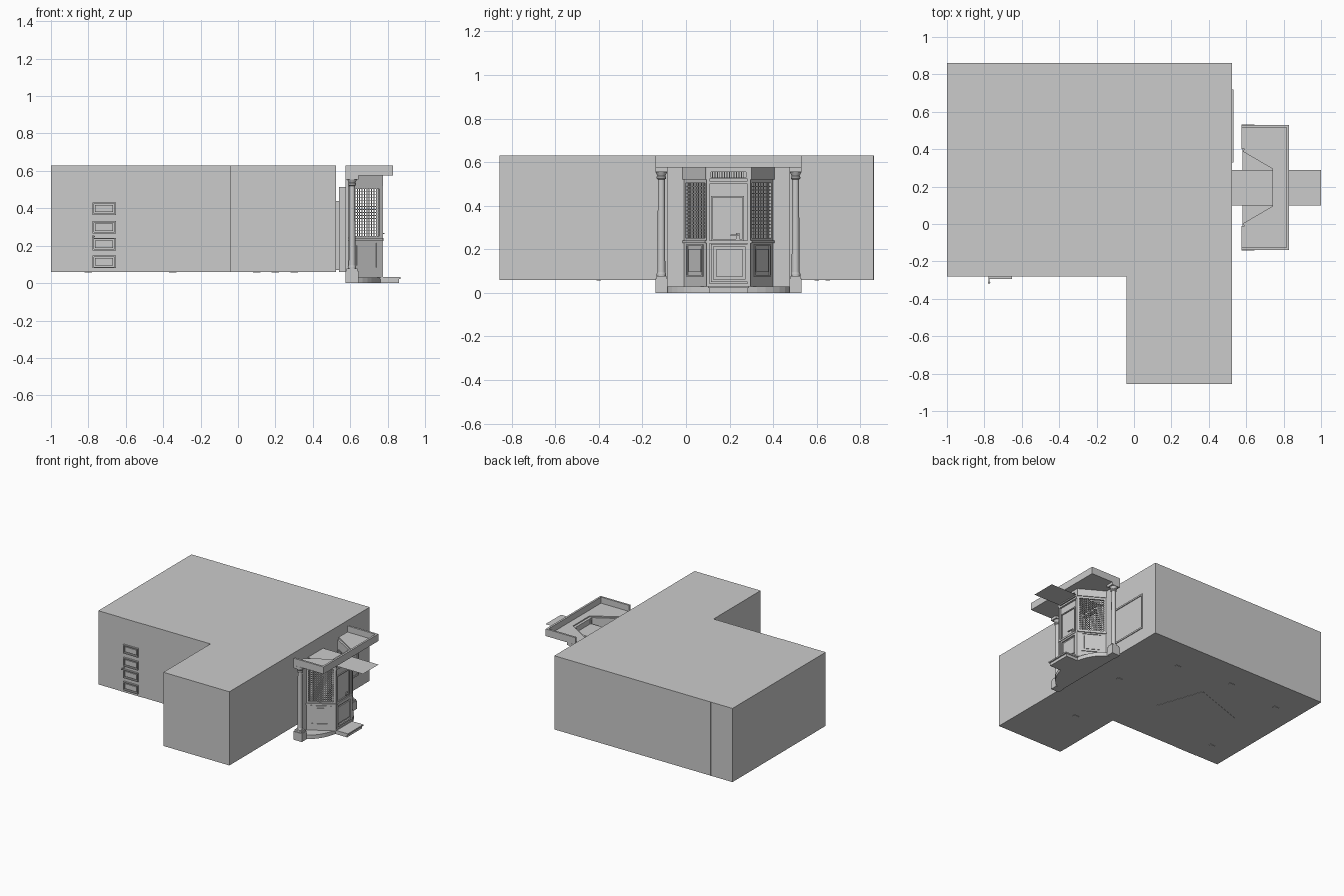
import bpy, bmesh, math
from mathutils import Vector

if "Cube" in bpy.data.objects:
    bpy.data.objects.remove(bpy.data.objects["Cube"])

CY = 0.195  # centre line of the porch


def finish(name, bm, smooth=False):
    bmesh.ops.recalc_face_normals(bm, faces=bm.faces)
    me = bpy.data.meshes.new(name)
    bm.to_mesh(me)
    bm.free()
    ob = bpy.data.objects.new(name, me)
    bpy.context.collection.objects.link(ob)
    if smooth:
        bpy.context.view_layer.objects.active = ob
        ob.select_set(True)
        bpy.ops.object.shade_smooth_by_angle()
        ob.select_set(False)
    return ob


def add_prism(bm, pts, z0, z1):
    lo = [bm.verts.new((x, y, z0)) for x, y in pts]
    hi = [bm.verts.new((x, y, z1)) for x, y in pts]
    bm.faces.new(lo[::-1])
    bm.faces.new(hi)
    n = len(pts)
    for i in range(n):
        bm.faces.new((lo[i], lo[(i + 1) % n], hi[(i + 1) % n], hi[i]))


def prism(name, pts, z0, z1):
    bm = bmesh.new()
    add_prism(bm, pts, z0, z1)
    return finish(name, bm)


def add_box(bm, x0, x1, y0, y1, z0, z1):
    add_prism(bm, [(x0, y0), (x1, y0), (x1, y1), (x0, y1)], z0, z1)


def box(name, *b):
    bm = bmesh.new()
    add_box(bm, *b)
    return finish(name, bm)


def panel_wall(name, p, q, boxes):
    """Boxes (u0, u1, d0, d1, z0, z1): u runs p to q, d is depth outwards."""
    p, q = Vector(p), Vector(q)
    u = (q - p).normalized()
    n = Vector((u.y, -u.x))
    bm = bmesh.new()
    for u0, u1, d0, d1, z0, z1 in boxes:
        add_prism(bm, [p + u * a + n * d for a, d in
                       ((u0, d0), (u1, d0), (u1, d1), (u0, d1))], z0, z1)
    return finish(name, bm)


def frame(u0, u1, z0, z1, w, d0, d1):
    return [(u0, u0 + w, d0, d1, z0, z1), (u1 - w, u1, d0, d1, z0, z1),
            (u0 + w, u1 - w, d0, d1, z0, z0 + w), (u0 + w, u1 - w, d0, d1, z1 - w, z1)]


# Main L-shaped building and its trim
L = [(-1, -.28), (-.04, -.28), (-.04, -.855), (.525, -.855), (.525, .86), (-1, .86)]
prism("building", L, .06, .63)
box("front_door_strip", -.81, -.62, -.282, -.27, .06, .63)
box("back_pilaster", -.815, -.81, .85, .862, .06, .63)
rug = box("floor_rug", -.22, .22, -.19, .19, -.001, .001)
rug.location = (-.41, .19, .0595)
rug.rotation_euler.z = math.radians(19)
bm = bmesh.new()
for x, y in ((-.8, .6), (-.35, .65), (.1, .6), (.3, .2), (.2, -.4), (-.8, -.1)):
    add_box(bm, x - .02, x + .02, y - .01, y + .01, .057, .061)
finish("floor_feet", bm)

# Side door panels with knob
side = []
for z0 in (.08, .175, .265, .365):
    side += frame(0, .125, z0, z0 + .067, .007, 0, .013)
    side.append((.014, .111, 0, .009, z0 + .014, z0 + .053))
panel_wall("front_door_panels", (-.778, -.282), (-.653, -.282), side)
bm = bmesh.new()
bmesh.ops.create_uvsphere(bm, u_segments=12, v_segments=8, radius=.007)
bmesh.ops.translate(bm, verts=bm.verts, vec=(-.775, -.312, .25))
add_box(bm, -.778, -.772, -.308, -.28, .247, .253)
finish("front_door_knob", bm, True)

# Window frame and inner doorway on the right wall
panel_wall("wall_window_frame", (.525, .33), (.525, .72), frame(0, .39, .16, .44, .012, 0, .006))
panel_wall("inner_doorway", (.525, .1), (.525, .29),
           frame(0, .19, .06, .515, .018, .015, .05) + [(.02, .17, 0, .015, .07, .44)])

# Porch floor: bowed slab, and a doorstep
arc = [(.58 + .19 * math.cos(a), CY + .29 * math.sin(a))
       for a in [math.radians(-90 + 180 * i / 20) for i in range(21)]]
prism("porch_floor", arc, 0, .03)
bm = bmesh.new()
add_box(bm, .76, .86, .105, .285, 0, .022)
add_box(bm, .755, .87, .1, .29, .022, .032)
finish("doorstep", bm)

# Thin canopy sheet over the doorway
bm = bmesh.new()
bm.faces.new([bm.verts.new(c) for c in
              ((.525, .1, .53), (.525, .29, .53), (1, .29, .53), (1, .1, .53))])
me = bpy.data.meshes.new("canopy_sheet")
bm.to_mesh(me)
bm.free()
bpy.context.collection.objects.link(bpy.data.objects.new("canopy_sheet", me))

# Cornice: soffit with splayed notch and an upright rim
notch = [(.575, -.14), (.83, -.14), (.83, .53), (.575, .53), (.575, .41), (.59, .40),
         (.76, .295), (.76, .095), (.59, -.01), (.575, -.02)]
prism("cornice_soffit", notch, .575, .583)
bm = bmesh.new()
add_box(bm, .815, .83, -.14, .53, .575, .63)
for y in (-.14, .515):
    add_box(bm, .575, .815, y, y + .015, .575, .63)
finish("cornice_rim", bm)

# Columns with stepped base and capital
for i, cy in enumerate((-.113, .503)):
    nm = ("left", "right")[i]
    bm = bmesh.new()
    add_box(bm, .575, .645, cy - .028, cy + .028, 0, .065)
    add_box(bm, .58, .64, cy - .023, cy + .023, .065, .078)
    add_box(bm, .575, .645, cy - .028, cy + .028, .555, .575)
    finish(nm + "_column_blocks", bm)
    prof = [(.022, .078), (.022, .088), (.018, .094), (.016, .52), (.022, .525),
            (.022, .532), (.018, .537), (.027, .555)]
    bm = bmesh.new()
    rings = [[bm.verts.new((.61 + r * math.cos(a), cy + r * math.sin(a), z))
              for a in [2 * math.pi * k / 16 for k in range(16)]] for r, z in prof]
    for a, b in zip(rings, rings[1:]):
        for k in range(16):
            bm.faces.new((a[k], a[(k + 1) % 16], b[(k + 1) % 16], b[k]))
    finish(nm + "_column_shaft", bm, True)
    # Pier between the column and the splayed window
    y0, y1 = ((-.085, -.01), (.40, .475))[i]
    box(nm + "_pier", .575, .592, y0, y1, .03, .575)

# Splayed shop windows: stall panel below, open lattice above, frieze on top
W = math.hypot(.18, .105)
win = frame(0, W, .235, .52, .016, -.015, 0)
win += [(0, W, -.015, 0, .03, .235), (0, W, -.015, .006, .52, .575), (0, W, -.015, .008, .228, .24)]
win += frame(.03, W - .03, .075, .222, .008, 0, .006)
win.append((.05, W - .05, 0, .004, .095, .202))
for k in range(1, 12):
    u = .016 + (W - .032) * k / 12
    win.append((u - .002, u + .002, -.01, -.006, .25, .505))
for k in range(1, 16):
    z = .251 + .253 * k / 16
    win.append((.015, W - .015, -.01, -.006, z - .002, z + .002))
panel_wall("left_splayed_window", (.59, -.01), (.77, .095), win)
panel_wall("right_splayed_window", (.77, .295), (.59, .40), win)

# Entrance door: frame, glazing, raised lower panel, transom vent and handle
door = frame(0, .2, .03, .575, .012, -.03, .004)
door += [(.012, .188, -.025, -.008, .03, .505), (0, .2, -.025, .006, .5, .514)]
door += frame(.02, .172, .24, .445, .007, -.01, 0)
door += frame(.02, .188, .05, .225, .012, -.01, .004)
door += [(.042, .166, -.01, 0, .075, .2), (.012, .188, -.025, -.012, .514, .563)]
door += frame(.012, .188, .522, .563, .008, -.012, .006)
door += [(.012, .188, -.01, .008, .226, .24)]
for k in range(14):
    u = .025 + .011 * k
    door.append((u, u + .004, -.014, -.004, .53, .556))
door += [(.135, .15, -.01, 0, .245, .275), (.11, .145, .006, .012, .262, .268),
         (.139, .145, -.01, .012, .262, .268)]
panel_wall("entrance_door", (.77, .095), (.77, .295), door)
